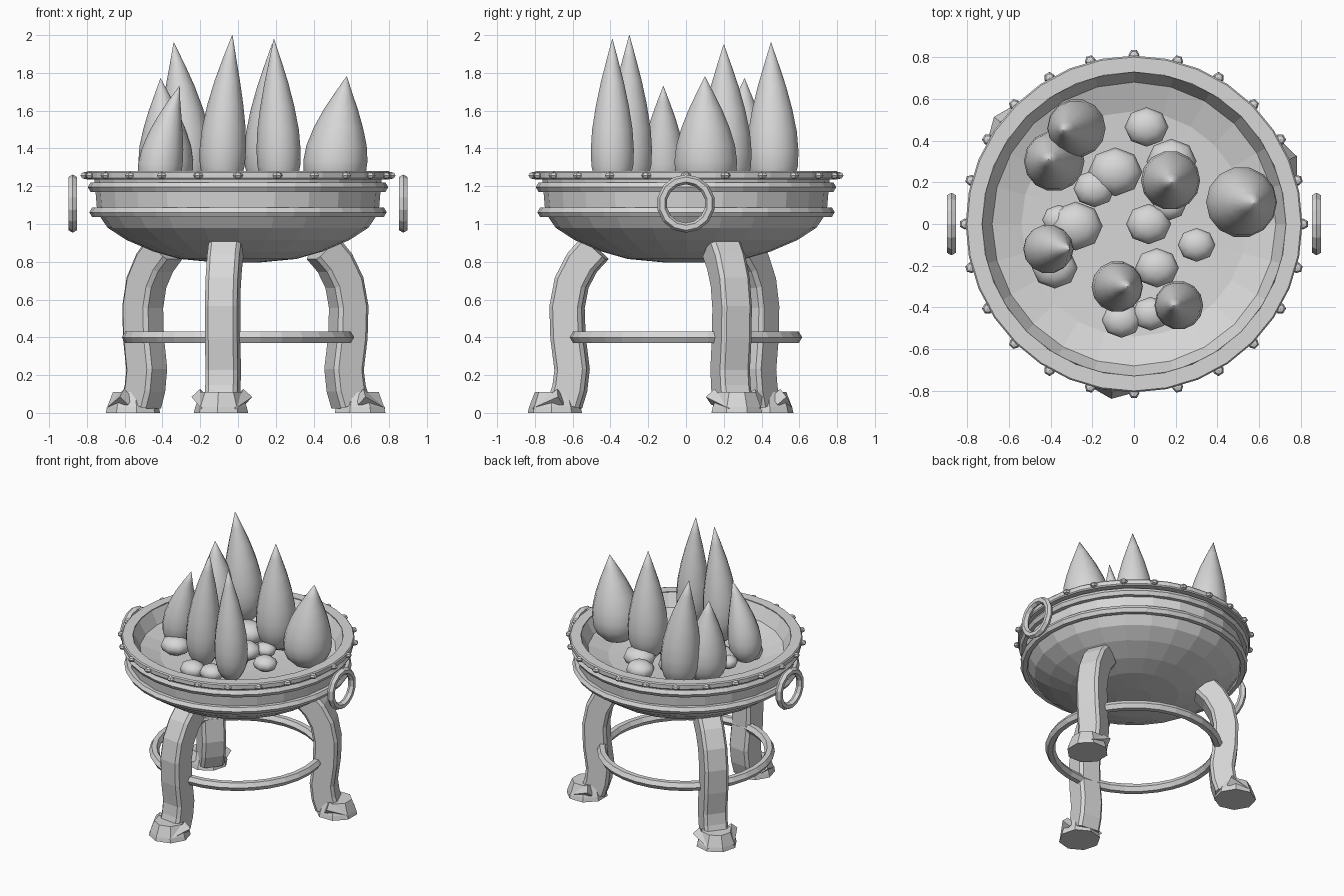
import bpy, bmesh, math
from mathutils import Vector, Matrix

if "Cube" in bpy.data.objects:
    bpy.data.objects.remove(bpy.data.objects["Cube"], do_unlink=True)

GREY = (0.68, 0.68, 0.68, 1.0)
grey = bpy.data.materials.new("plain_grey")
grey.use_nodes = True
grey.diffuse_color = GREY
grey.node_tree.nodes["Principled BSDF"].inputs["Base Color"].default_value = GREY


def finish(bm, name, smooth=False):
    bmesh.ops.recalc_face_normals(bm, faces=bm.faces)
    for f in bm.faces:
        f.smooth = smooth
    mesh = bpy.data.meshes.new(name)
    bm.to_mesh(mesh)
    bm.free()
    mesh.materials.append(grey)
    ob = bpy.data.objects.new(name, mesh)
    bpy.context.collection.objects.link(ob)
    return ob


def loft(bm, rings, closed=False):
    """Skin a list of point rings; cap the ends unless closed."""
    loops = [[bm.verts.new(p) for p in ring] for ring in rings]
    pairs = list(zip(loops, loops[1:]))
    if closed:
        pairs.append((loops[-1], loops[0]))
    else:
        bm.faces.new(loops[0])
        bm.faces.new(loops[-1])
    for a, b in pairs:
        for i in range(len(a)):
            j = (i + 1) % len(a)
            bm.faces.new((a[i], a[j], b[j], b[i]))


def circle(r, z, n, cx=0.0, cy=0.0):
    return [Vector((cx + r * math.cos(math.tau * i / n),
                    cy + r * math.sin(math.tau * i / n), z)) for i in range(n)]


def torus(name, major, minor, z, n, sides=6):
    bm = bmesh.new()
    rings = [circle(major + minor * math.cos(math.tau * k / sides),
                    z + minor * math.sin(math.tau * k / sides), n)
             for k in range(sides)]
    loft(bm, rings, closed=True)
    return finish(bm, name)


# Bowl: one turned profile from the underside, up the wall, to the inner floor
bowl_profile = [(0.12, 0.797), (0.31, 0.815), (0.45, 0.855), (0.59, 0.915), (0.69, 0.98),
                (0.745, 1.06), (0.76, 1.24), (0.73, 1.275), (0.68, 1.18),
                (0.54, 1.13), (0.25, 1.115)]
bm = bmesh.new()
loft(bm, [circle(r, z, 24) for r, z in bowl_profile])
finish(bm, "bowl")
torus("upper_band", 0.765, 0.03, 1.195, 32)
torus("lower_band", 0.757, 0.03, 1.062, 32)

# Flat rim plate
bm = bmesh.new()
rim_profile = [(0.735, 1.235), (0.80, 1.235), (0.807, 1.243), (0.807, 1.272),
               (0.80, 1.28), (0.728, 1.28)]
loft(bm, [circle(r, z, 32) for r, z in rim_profile], closed=True)
finish(bm, "rim")

# Studs around the rim
bm = bmesh.new()
for i in range(24):
    m = (Matrix.Rotation(math.tau * i / 24, 4, "Z") @ Matrix.Translation((0.81, 0, 1.257))
         @ Matrix.Diagonal((1, 1, 0.7, 1)))
    bmesh.ops.create_uvsphere(bm, u_segments=6, v_segments=4, radius=0.027, matrix=m)
finish(bm, "rim_studs")

# Ring handles on both sides
for side, label in ((1, "left"), (-1, "right")):
    handle = torus(label + "_handle", 0.128, 0.026, 0, 14)
    handle.rotation_euler = (0, math.pi / 2, 0)
    handle.location = (side * 0.875, 0, 1.108)

# Brace ring between the legs
torus("brace_ring", 0.58, 0.035, 0.40, 32)

# Legs: chamfered section swept along a curved path in the radial plane
leg_path = [(0.485, 0.872), (0.555, 0.795), (0.61, 0.69), (0.635, 0.56),
            (0.63, 0.40), (0.608, 0.23), (0.62, 0.13), (0.645, 0.05)]
w, c = 0.086, 0.066
section = [(w, c), (c, w), (-c, w), (-w, c), (-w, -c), (-c, -w), (c, -w), (w, -c)]
LEG_ANGLES = [math.radians(22.6 + 120 * k) for k in range(3)]


def build_leg():
    bm = bmesh.new()
    pts = [Vector((r, 0, z)) for r, z in leg_path]
    rings = []
    for i, p in enumerate(pts):
        d = (pts[min(i + 1, len(pts) - 1)] - pts[max(i - 1, 0)]).normalized()
        out = Vector((-d.z, 0, d.x))
        rings.append([p + out * u + Vector((0, v, 0)) for u, v in section])
    loft(bm, rings)
    return bm


def build_foot():
    bm = bmesh.new()
    loft(bm, [circle(r, z, 8, 0.70) for r, z in ((0.145, 0), (0.138, 0.03), (0.107, 0.11))])
    # Claws along both sides, pointing out and down
    for s in (1, -1):
        base, tip = Vector((0.655, s * 0.118, 0.085)), Vector((0.805, s * 0.09, 0.025))
        d = tip - base
        m = Matrix.Translation((base + tip) / 2) @ d.to_track_quat("Z", "Y").to_matrix().to_4x4()
        bmesh.ops.create_cone(bm, cap_ends=True, segments=4, radius1=0.045, radius2=0.004,
                              depth=d.length, matrix=m)
    return bm


for k, a in enumerate(LEG_ANGLES):
    for build, label in ((build_leg, "leg"), (build_foot, "foot")):
        ob = finish(build(), f"{label}_{k + 1}")
        ob.rotation_euler.z = a

# Flames: leaning teardrops (x, y, tip x, tip y, tip height, radius)
flames = [(-0.27, 0.46, -0.34, 0.45, 1.96, 0.14), (-0.38, 0.30, -0.41, 0.31, 1.77, 0.145),
          (0.175, 0.21, 0.18, 0.20, 1.95, 0.142), (0.51, 0.105, 0.575, 0.10, 1.78, 0.17),
          (-0.42, -0.12, -0.31, -0.12, 1.73, 0.118), (-0.085, -0.30, -0.03, -0.30, 2.0, 0.123),
          (0.217, -0.39, 0.19, -0.39, 1.98, 0.117)]
teardrop = [(0, 0.25), (0.03, 0.54), (0.1, 0.82), (0.19, 0.97), (0.29, 1.0), (0.42, 0.94),
            (0.57, 0.77), (0.72, 0.54), (0.86, 0.28), (1.0, 0.01)]
for k, (x, y, tx, ty, top, rad) in enumerate(flames):
    bm = bmesh.new()
    loft(bm, [circle(rad * r, 1.15 + (top - 1.15) * t, 14,
                     x + (tx - x) * t * t, y + (ty - y) * t * t) for t, r in teardrop])
    finish(bm, f"flame_{k + 1}", smooth=True)

# Coals on the bowl floor (x, y, radius)
coals = [(0.06, 0.465, 0.105), (-0.09, 0.25, 0.13), (-0.19, 0.17, 0.1), (-0.28, -0.01, 0.13),
         (-0.36, 0.02, 0.08), (-0.38, -0.21, 0.11), (0.18, 0.3, 0.12), (0.17, 0.09, 0.08),
         (0.07, 0, 0.108), (0.3, -0.1, 0.09), (0.11, -0.21, 0.105), (0.08, -0.43, 0.09),
         (-0.06, -0.46, 0.095)]
for k, (x, y, r) in enumerate(coals):
    bm = bmesh.new()
    m = Matrix.Translation((x, y, 1.185)) @ Matrix.Diagonal((1, 0.9, 0.62, 1))
    bmesh.ops.create_uvsphere(bm, u_segments=8, v_segments=6, radius=r, matrix=m)
    finish(bm, f"coal_{k + 1}", smooth=True)
